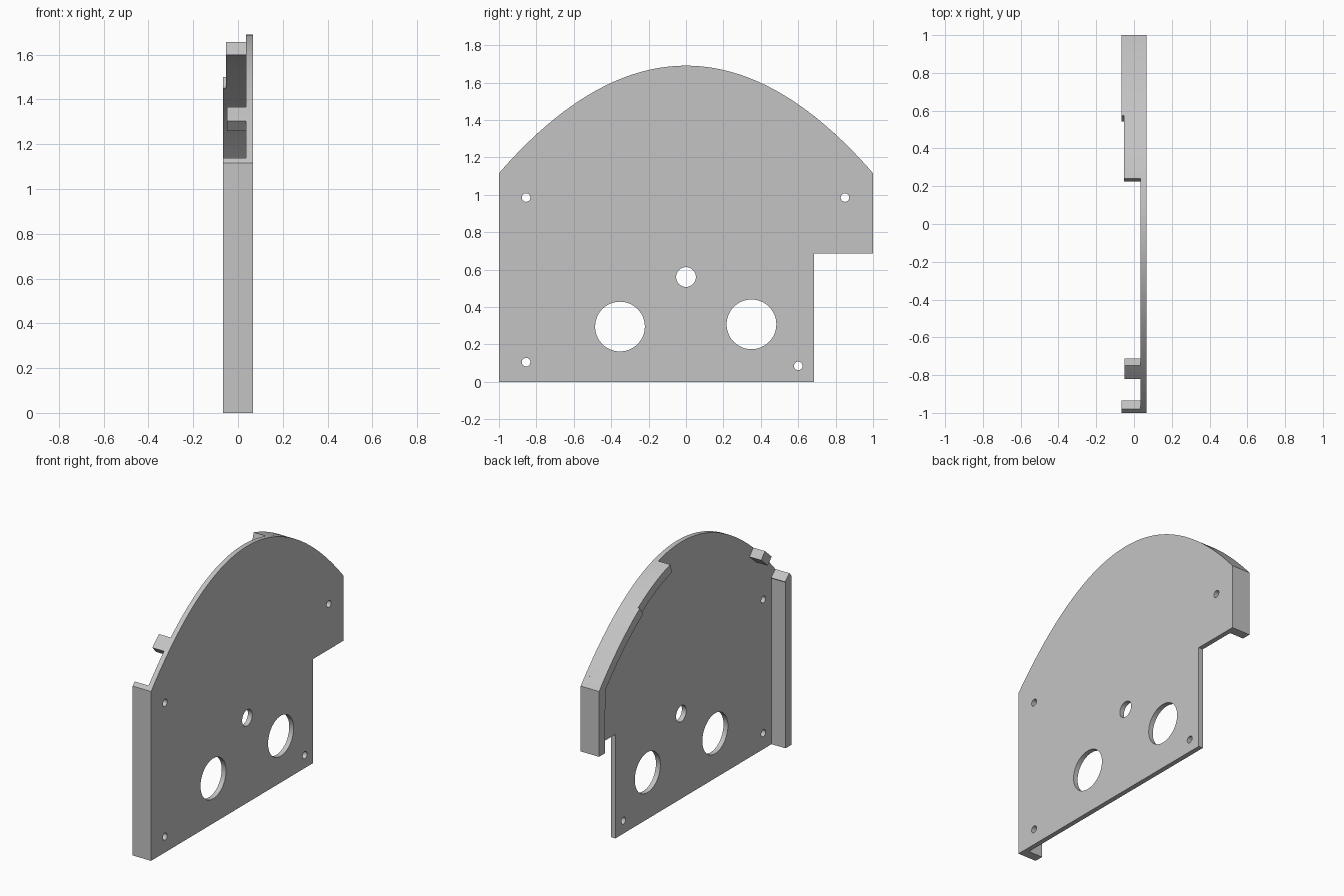
import bpy, bmesh, math
from mathutils import Matrix

if "Cube" in bpy.data.objects:
    bpy.data.objects.remove(bpy.data.objects["Cube"], do_unlink=True)

GREY = (0.55, 0.55, 0.55, 1.0)
mat = bpy.data.materials.new("grey")
mat.use_nodes = True
mat.diffuse_color = GREY
mat.node_tree.nodes["Principled BSDF"].inputs["Base Color"].default_value = GREY

WALL = 0.06                  # rim thickness
OUT, IN = 0.067, 0.035       # x of the plate's outer and inner face
RISE, TOP = 0.575, 1.69      # arch height and peak


def arch(y):
    return y, TOP - RISE * y * y


def arch_inner(y):
    """Point one wall thickness inside the arch, square to it."""
    slope = -2 * RISE * y
    length = math.hypot(slope, 1)
    py, pz = arch(y)
    return py + slope / length * WALL, pz - WALL / length


def span(a, b, n):
    return [a + (b - a) * i / n for i in range(n + 1)]


def circle(y, z, r, n=48):
    return [(y + r * math.cos(t), z + r * math.sin(t))
            for t in span(0, 2 * math.pi, n)[:-1]]


def extrude_profile(name, loops, x0, x1):
    """Fill closed (y, z) loops, with holes, and extrude them from x0 to x1."""
    curve = bpy.data.curves.new(name, "CURVE")
    curve.dimensions = "2D"
    curve.fill_mode = "BOTH"
    curve.extrude = (x1 - x0) / 2
    for loop in loops:
        spline = curve.splines.new("POLY")
        spline.points.add(len(loop) - 1)
        for point, (y, z) in zip(spline.points, loop):
            point.co = (y, z, 0, 1)
        spline.use_cyclic_u = True
    temp = bpy.data.objects.new(name + "_profile", curve)
    bpy.context.collection.objects.link(temp)
    bpy.context.view_layer.update()
    deps = bpy.context.evaluated_depsgraph_get()
    mesh = bpy.data.meshes.new_from_object(temp.evaluated_get(deps))
    bpy.data.objects.remove(temp, do_unlink=True)

    # stand the profile up: local x, y, z become y, z, x
    mesh.transform(Matrix(((0, 0, 1, (x0 + x1) / 2), (1, 0, 0, 0),
                           (0, 1, 0, 0), (0, 0, 0, 1))))
    bm = bmesh.new()
    bm.from_mesh(mesh)
    bmesh.ops.remove_doubles(bm, verts=bm.verts, dist=0.0001)
    bmesh.ops.recalc_face_normals(bm, faces=bm.faces)
    bm.to_mesh(mesh)
    bm.free()
    mesh.name = name
    mesh.materials.clear()
    mesh.materials.append(mat)
    obj = bpy.data.objects.new(name, mesh)
    bpy.context.collection.objects.link(obj)
    bpy.ops.object.select_all(action="DESELECT")
    obj.select_set(True)
    bpy.context.view_layer.objects.active = obj
    bpy.ops.object.shade_smooth_by_angle(angle=math.radians(20))
    return obj


def arch_band(a, b, n):
    """Closed strip that follows the arch from y = a to y = b."""
    ys = span(a, b, n)
    return [arch(y) for y in ys] + [arch_inner(y) for y in reversed(ys)]


# Arched plate with a notched corner and round holes
outline = [arch(y) for y in span(-1, 1, 80)]
outline += [(1, 0.685), (0.685, 0.685), (0.685, 0), (-1, 0)]
holes = [circle(y, z, 0.023, 24) for y, z in
         ((-0.855, 0.985), (0.85, 0.985), (-0.855, 0.105), (0.6, 0.085))]
holes += [circle(0, 0.56, 0.053), circle(-0.353, 0.295, 0.133),
          circle(0.35, 0.307, 0.133)]
extrude_profile("plate", [outline] + holes, IN, OUT)

# Front wall, its top cut square to the arch
front = [(-1, 0), arch(-1), arch(-0.98), arch_inner(-0.98),
         (WALL - 1, 1.09), (WALL - 1, 0)]
extrude_profile("front_wall", [front], -OUT, IN)

# Rear wall that runs on into the arched rim
ys = span(0.575, 1, 20)
rear = [arch(y) for y in ys] + [(1, 0.685), (1 - WALL, 0.685)]
rear += [p for p in map(arch_inner, reversed(ys)) if p[0] < 1 - WALL]
extrude_profile("rear_wall", [rear], -OUT, IN)

# Shallower upper rim and the small tab on the front slope
extrude_profile("upper_rim", [arch_band(0.24, 0.575, 16)], -0.054, IN)
extrude_profile("front_tab", [arch_band(-0.82, -0.75, 4)], -0.05, IN)
